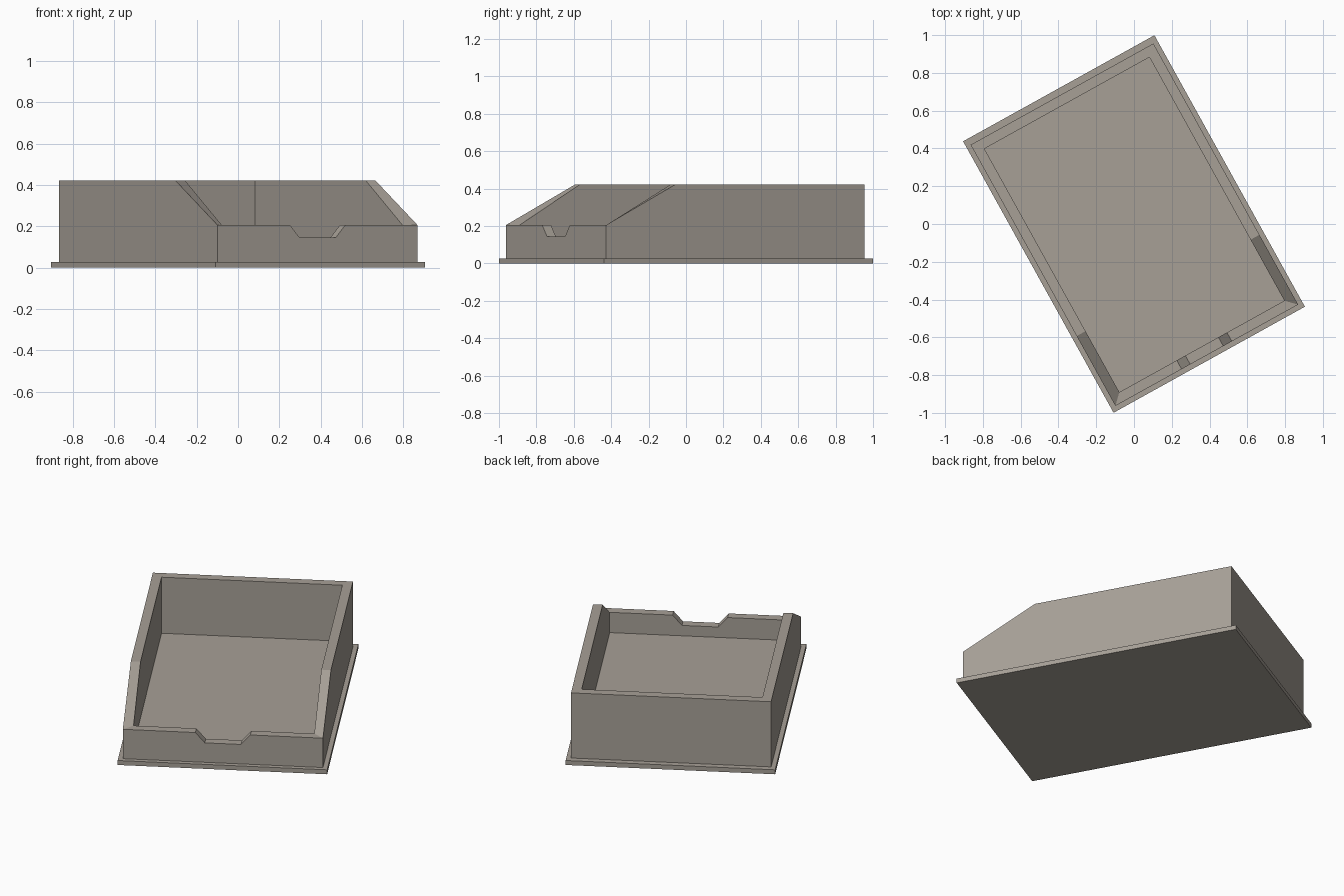
import bpy, bmesh
from math import radians

if "Cube" in bpy.data.objects:
    bpy.data.objects.remove(bpy.data.objects["Cube"])

TURN = radians(29)          # the whole tray stands turned about z
W, T = 1.106, 0.0535        # outer width, wall thickness
FRONT, BACK = -0.7945, 0.786
LOW, HIGH, DIP = 0.205, 0.422, 0.145
PLATE, FLOOR = 0.027, 0.082

# Warm grey finish for all parts
grey = bpy.data.materials.new("warm_grey")
grey.diffuse_color = (0.386, 0.35, 0.307, 1)
grey.use_nodes = True
grey.node_tree.nodes["Principled BSDF"].inputs["Base Color"].default_value = grey.diffuse_color


def finish(name, bm):
    bmesh.ops.recalc_face_normals(bm, faces=bm.faces[:])
    mesh = bpy.data.meshes.new(name)
    bm.to_mesh(mesh)
    bm.free()
    mesh.materials.append(grey)
    obj = bpy.data.objects.new(name, mesh)
    obj.rotation_euler.z = TURN
    bpy.context.collection.objects.link(obj)
    return obj


def rim(bm, inset):
    """Top edge loop of the wall, starting at the front left corner."""
    x, y, b = W / 2 - inset, FRONT + inset, BACK - inset
    pts = [(-x, y, LOW), (-0.152, y, LOW), (-0.10, y, DIP),
           (0.10, y, DIP), (0.152, y, LOW), (x, y, LOW),
           (x, -0.372, HIGH), (x, b, HIGH), (-x, b, HIGH), (-x, -0.372, HIGH)]
    return [bm.verts.new(p) for p in pts]


def walls(bm, top, z):
    """Front, right, back and left faces from the rim down to z, plus a cap."""
    corners = [top[i] for i in (0, 5, 7, 8)]
    low = [bm.verts.new((v.co.x, v.co.y, z)) for v in corners]
    sides = [top[0:6], top[5:8], top[7:9], top[8:] + top[:1]]
    for i, side in enumerate(sides):
        bm.faces.new(side + [low[(i + 1) % 4], low[i]])
    bm.faces.new(low)


# Base plate
bm = bmesh.new()
bmesh.ops.create_cube(bm, size=1)
for v in bm.verts:
    v.co.x *= 1.158
    v.co.y *= 1.643
    v.co.z = (v.co.z + 0.5) * PLATE
finish("base_plate", bm)

# Open tray with sloped sides and a notched low front
bm = bmesh.new()
outer, inner = rim(bm, 0), rim(bm, T)
walls(bm, outer, PLATE)
walls(bm, inner, FLOOR)
for i in range(10):
    j = (i + 1) % 10
    bm.faces.new((outer[i], outer[j], inner[j], inner[i]))
finish("tray", bm)
